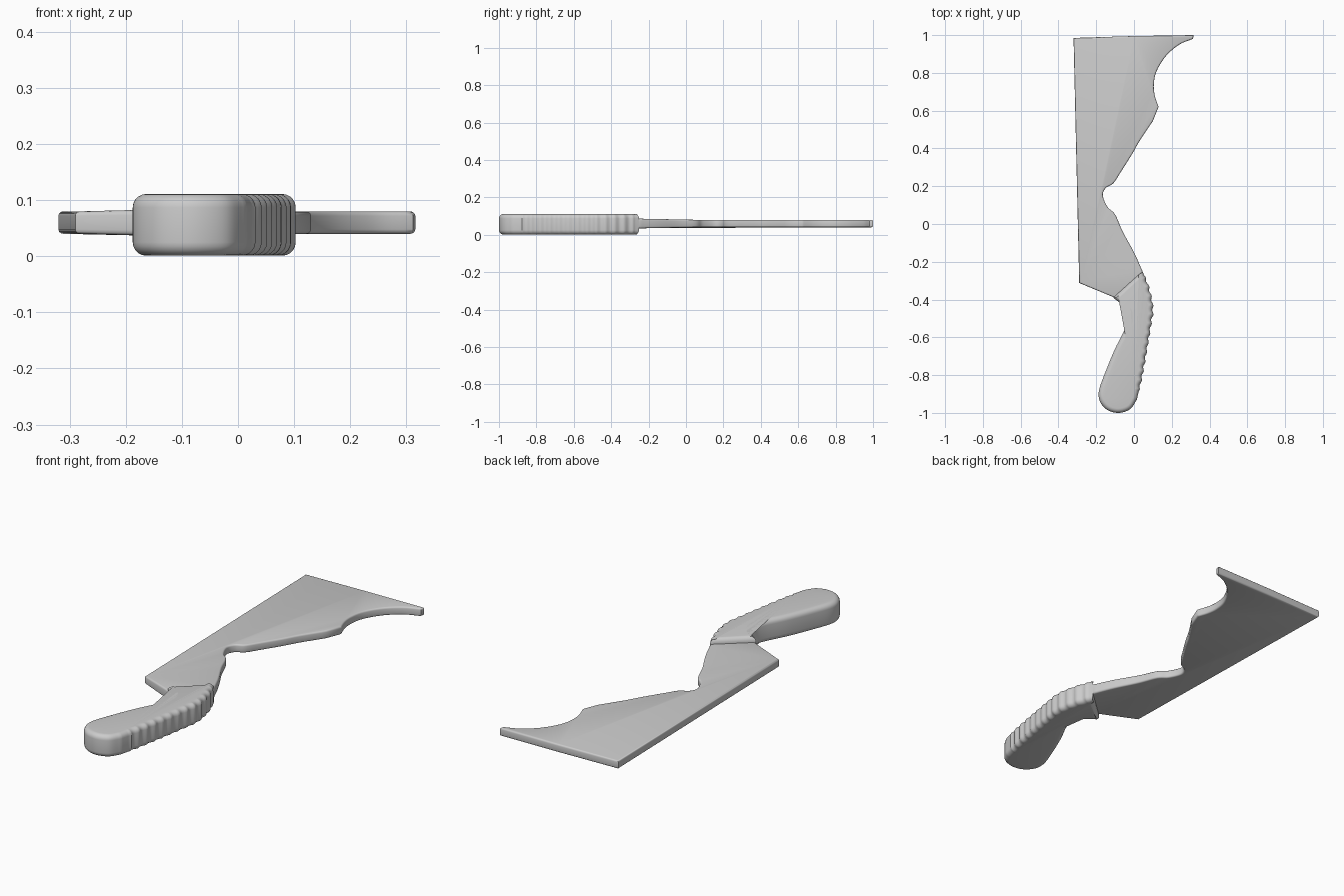
import bpy, bmesh, math
from mathutils import Vector

cube = bpy.data.objects.get("Cube")
if cube:
    bpy.data.objects.remove(cube)

grey = bpy.data.materials.new("plain grey")
grey.use_nodes = True
grey.diffuse_color = (0.6, 0.6, 0.6, 1)
grey.node_tree.nodes["Principled BSDF"].inputs["Base Color"].default_value = (0.6, 0.6, 0.6, 1)


def smooth_path(points, steps=6):
    """Catmull-Rom samples through an open list of 2D points."""
    pts = [Vector(p) for p in points]
    pts = [2 * pts[0] - pts[1]] + pts + [2 * pts[-1] - pts[-2]]
    out = []
    for a, b, c, d in zip(pts, pts[1:], pts[2:], pts[3:]):
        for i in range(steps):
            t = i / steps
            out.append(0.5 * (2 * b + (c - a) * t + (2 * a - 5 * b + 4 * c - d) * t * t
                              + (3 * b - a - 3 * c + d) * t ** 3))
    return out + [pts[-2]]


def inset_outline(pts, amount):
    """Move a clockwise outline inwards by amount, with limited mitres."""
    out = []
    for i, p in enumerate(pts):
        d0 = (p - pts[i - 1]).normalized()
        d1 = (pts[(i + 1) % len(pts)] - p).normalized()
        n0, n1 = Vector((d0.y, -d0.x)), Vector((d1.y, -d1.x))
        n = (n0 + n1).normalized()
        out.append(p + n * min(amount / max(n.dot(n0), 0.1), amount * 1.5))
    return out


def slab(name, pts, z_mid, half, radius, segments=4, shape=None):
    """Plate with rounded rims, built from stacked rings of one outline."""
    angles = [math.pi / 2 * i / segments for i in range(segments + 1)]
    side = [(radius * (1 - math.cos(a)), half - radius + radius * math.sin(a)) for a in angles]
    profile = [(r, -z) for r, z in reversed(side)] + side
    bm = bmesh.new()
    rings = []
    for inset, z in profile:
        ring = []
        for p in inset_outline(pts, inset):
            k = shape(p) if shape else 1
            ring.append(bm.verts.new((p.x, p.y, z_mid + z * k)))
        rings.append(ring)
    n = len(pts)
    for lo, hi in zip(rings, rings[1:]):
        for i in range(n):
            j = (i + 1) % n
            bm.faces.new((lo[i], lo[j], hi[j], hi[i]))
    bm.faces.new(list(reversed(rings[0])))
    bm.faces.new(rings[-1])
    bmesh.ops.recalc_face_normals(bm, faces=bm.faces)
    mesh = bpy.data.meshes.new(name)
    bm.to_mesh(mesh)
    bm.free()
    mesh.materials.append(grey)
    obj = bpy.data.objects.new(name, mesh)
    bpy.context.collection.objects.link(obj)
    bpy.ops.object.select_all(action='DESELECT')
    obj.select_set(True)
    bpy.context.view_layer.objects.active = obj
    bpy.ops.object.shade_smooth_by_angle(angle=math.radians(40))
    return obj


# Blade: straight back and end, with a hooked and notched right edge
hook = smooth_path([(0.312, 0.98), (0.24, 0.95), (0.17, 0.89), (0.12, 0.81),
                    (0.105, 0.74), (0.11, 0.68), (0.13, 0.62)])
notch = smooth_path([(0.10, 0.545), (0.03, 0.44), (-0.01, 0.37), (-0.07, 0.275),
                     (-0.11, 0.215), (-0.15, 0.19), (-0.165, 0.15), (-0.14, 0.09),
                     (-0.10, 0.05), (-0.06, -0.04), (0.0, -0.15), (0.045, -0.25)])
tang = [Vector(p) for p in [(0.055, -0.32), (-0.02, -0.42), (-0.09, -0.395), (-0.29, -0.312)]]
back = [Vector(p) for p in [(-0.32, 0.985), (0.0, 0.995), (0.316, 1.0)]]


def tang_swell(p):
    """Thicken the blade slightly where it enters the handle."""
    near = min(max((0.05 - p.y) / 0.3, 0), 1)
    right = min(max((p.x + 0.25) / 0.2, 0), 1)
    return 1 + 0.3 * near * right


slab("blade", back + hook + notch + tang, 0.06, 0.02, 0.008, 3, tang_swell)

# Handle: curved grip with shallow finger ridges along the outer edge
outer = smooth_path([(0.045, -0.25), (0.08, -0.34), (0.10, -0.45), (0.087, -0.55),
                     (0.062, -0.70), (0.04, -0.82), (0.015, -0.93)], 14)
for p in outer:
    if -0.88 < p.y < -0.28:
        p.x += 0.004 * math.cos((p.y + 0.28) * 2 * math.pi / 0.05)
butt = smooth_path([(0.015, -0.93), (-0.02, -0.98), (-0.08, -1.0), (-0.14, -0.985),
                    (-0.18, -0.94), (-0.185, -0.88), (-0.15, -0.78), (-0.10, -0.66),
                    (-0.045, -0.55), (-0.03, -0.49), (-0.05, -0.44), (-0.11, -0.39)])
slab("handle", outer + butt[1:], 0.056, 0.055, 0.024, 5)
